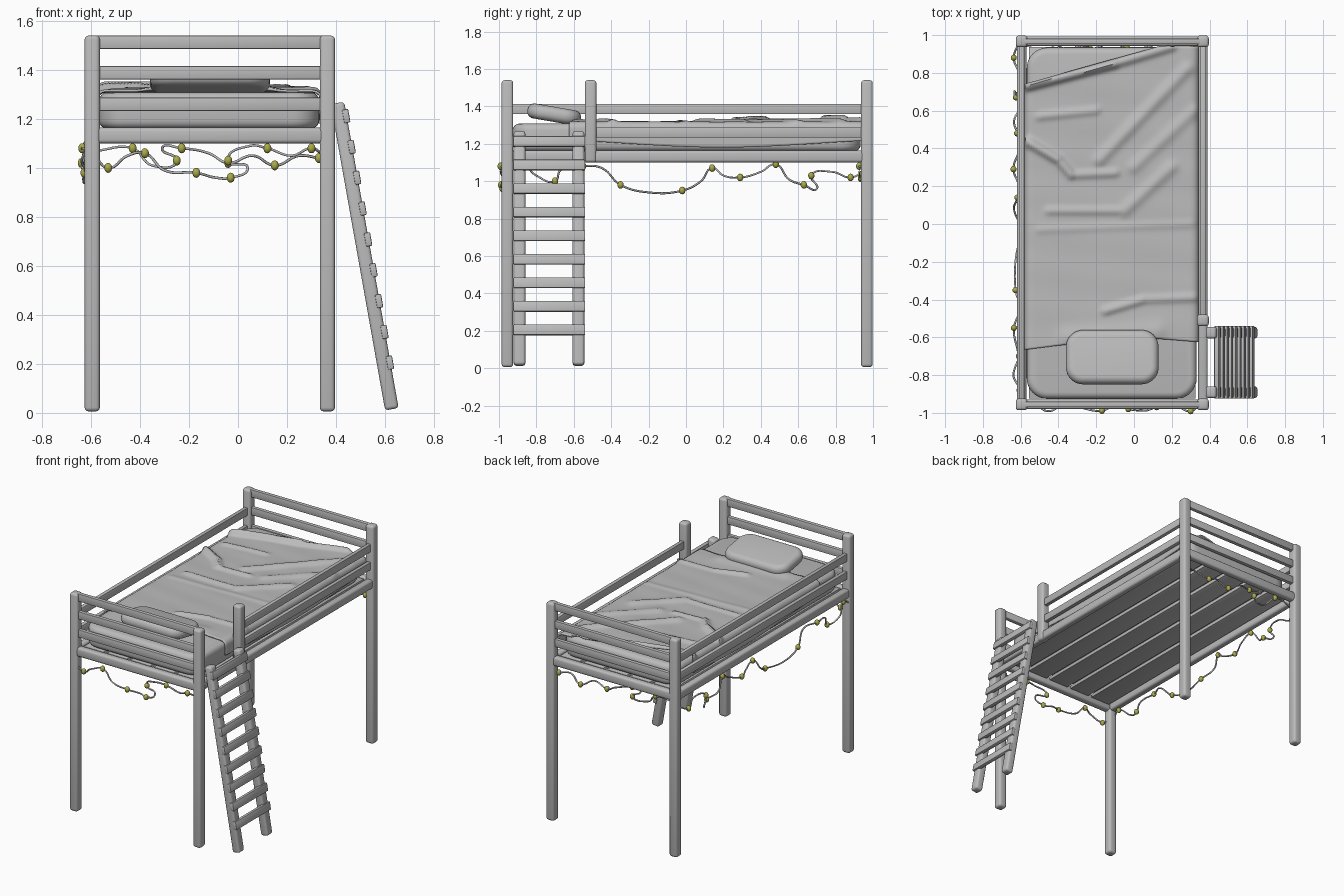
import bpy, bmesh, math
from mathutils import Vector

cube = bpy.data.objects.get("Cube")
if cube:
    bpy.data.objects.remove(cube, do_unlink=True)


def material(name, color):
    m = bpy.data.materials.new(name)
    m.use_nodes = True
    m.diffuse_color = (*color, 1)
    m.node_tree.nodes["Principled BSDF"].inputs["Base Color"].default_value = (*color, 1)
    return m


GREY = material("light grey", (0.5, 0.5, 0.5))
YELLOW = material("olive yellow", (0.4, 0.4, 0.07))


def finish(name, bm, mat, angle=40):
    bmesh.ops.recalc_face_normals(bm, faces=bm.faces[:])
    mesh = bpy.data.meshes.new(name)
    bm.to_mesh(mesh)
    bm.free()
    mesh.materials.append(mat)
    obj = bpy.data.objects.new(name, mesh)
    bpy.context.collection.objects.link(obj)
    bpy.ops.object.select_all(action="DESELECT")
    obj.select_set(True)
    bpy.context.view_layer.objects.active = obj
    bpy.ops.object.shade_smooth_by_angle(angle=math.radians(angle))
    return obj


def box(name, center, size, bevel=0.004, segments=2, corner=0):
    """Rounded box; corner also rounds the upright edges with a larger radius."""
    bm = bmesh.new()
    bmesh.ops.create_cube(bm, size=1)
    bmesh.ops.scale(bm, vec=size, verts=bm.verts)
    edges = bm.edges[:]
    if corner:
        upright = [e for e in edges if abs(e.verts[0].co.z - e.verts[1].co.z) > 1e-4]
        bmesh.ops.bevel(bm, geom=upright, offset=corner, segments=8, profile=0.5, affect="EDGES")
        edges = [e for e in bm.edges if abs(e.verts[0].co.z - e.verts[1].co.z) < 1e-4]
    bmesh.ops.bevel(bm, geom=edges, offset=bevel, segments=segments, profile=0.5, affect="EDGES")
    obj = finish(name, bm, GREY)
    obj.location = center
    return obj


# Frame: posts, beams and rails
LEFT, RIGHT, FRONT, BACK = -0.595, 0.365, -0.955, 0.967
MID_X, MID_Y = (LEFT + RIGHT) / 2, (FRONT + BACK) / 2
LEN_X, LEN_Y = RIGHT - LEFT, BACK - FRONT
STEP_Y = -0.51

for xn, x in (("right", LEFT), ("left", RIGHT)):
    for yn, y in (("front", FRONT), ("back", BACK)):
        box(f"{yn}_{xn}_post", (x, y, 0.773), (0.062, 0.062, 1.534), 0.016, 3)
    box(f"{xn}_beam", (x, MID_Y, 1.132), (0.05, LEN_Y, 0.064), 0.015, 3)
box("entry_post", (RIGHT, STEP_Y, 1.32), (0.062, 0.062, 0.44), 0.016, 3)

for yn, y in (("front", FRONT), ("back", BACK)):
    box(f"{yn}_beam", (MID_X, y, 1.132), (LEN_X, 0.05, 0.064), 0.015, 3)
    for i, z in enumerate((1.26, 1.388, 1.513)):
        box(f"{yn}_rail_{i}", (MID_X, y, z), (LEN_X, 0.028, 0.054))

for i, z in enumerate((1.26, 1.386)):
    box(f"right_rail_{i}", (LEFT, MID_Y, z), (0.028, LEN_Y, 0.054))
    box(f"left_rail_{i}", (RIGHT, (STEP_Y + BACK) / 2, z), (0.028, BACK - STEP_Y, 0.054))

# Long boards under the mattress
for i in range(5):
    box(f"bed_board_{i}", (MID_X + (i - 2) * 0.182, MID_Y, 1.145), (0.155, LEN_Y - 0.06, 0.025))

# Ladder
foot, top = Vector((0.628, 0, 0.015)), Vector((0.406, 0, 1.265))
run = top - foot
lean = math.atan2(run.x, run.z)
for name, y in (("front", -0.89), ("back", -0.575)):
    mid = (foot + top) / 2
    rail = box(f"ladder_{name}_rail", (mid.x, y, mid.z), (0.056, 0.062, run.length), 0.014, 3)
    rail.rotation_euler.y = lean
for i in range(9):
    z = 0.205 + i * 0.1258
    x = foot.x + run.x * (z - foot.z) / run.z + 0.026
    rung = box(f"ladder_rung_{i}", (x, -0.732, z), (0.026, 0.385, 0.056), 0.005)
    rung.rotation_euler.y = lean

# Mattress and pillow
box("mattress", (-0.118, 0.004, 1.234), (0.9, 1.86, 0.148), 0.035, 4, 0.11)
pillow = box("pillow", (-0.115, -0.705, 1.357), (0.49, 0.29, 0.08), 0.037, 6, 0.09)
pillow.rotation_euler.x = -0.17

# Blanket: a sheet draped over both sides, raised along creases (start, end, height, width)
CREASES = [
    ((-0.57, 0.73), (-0.1, 0.85), 0.035, 0.022), ((-0.1, 0.85), (0.2, 0.94), 0.022, 0.022),
    ((-0.57, 0.44), (-0.4, 0.34), 0.03, 0.02), ((-0.4, 0.34), (-0.33, 0.26), 0.025, 0.02),
    ((-0.33, 0.26), (-0.1, 0.27), 0.014, 0.02), ((-0.18, 0.34), (0.28, 0.82), 0.016, 0.03),
    ((0.0, 0.3), (0.32, 0.6), 0.012, 0.03), ((-0.45, 0.07), (-0.05, 0.07), 0.012, 0.02),
    ((-0.05, 0.07), (0.2, 0.3), 0.014, 0.03), ((-0.5, -0.03), (0.3, 0.0), 0.006, 0.02),
    ((-0.15, -0.46), (0.05, -0.4), 0.016, 0.02), ((0.05, -0.4), (0.32, -0.39), 0.012, 0.02),
    ((-0.5, 0.57), (-0.2, 0.6), 0.012, 0.02), ((-0.35, -0.6), (0.12, -0.57), 0.014, 0.05),
]


def crease_height(x, y):
    p, h = Vector((x, y)), 0
    for a, b, height, width in CREASES:
        a, b = Vector(a), Vector(b)
        t = max(0, min(1, (p - a).dot(b - a) / (b - a).length_squared))
        h = max(h, height * math.exp(-((p - a.lerp(b, t)).length / width) ** 2))
    return h + 0.002 * math.sin(9 * x + 14 * y) * math.sin(17 * y - 5 * x)


X0, X1, Z0, DROP, R = -0.574, 0.338, 1.314, 0.11, 0.04
ACROSS, ALONG = 80, 130
bm = bmesh.new()
rows = []
for i in range(ACROSS + 1):
    s = -DROP + (X1 - X0 + 2 * DROP) * i / ACROSS
    x = max(X0, min(X1, X0 + s))
    over = max(-s, s - (X1 - X0), 0)
    inset = min(x - X0, X1 - x)
    roll = R - math.sqrt(max(0, R * R - max(0, R - inset) ** 2)) if over == 0 else R
    y0 = -0.605 - 0.06 * max(0, (-0.1 - x) / 0.47) - 0.02 * max(0, (x - 0.1) / 0.24)
    y1 = min(0.94, 0.74 + 0.28 * (x - X0))
    row = []
    for j in range(ALONG + 1):
        y = y0 + (y1 - y0) * j / ALONG
        hem = 1 + 0.25 * math.sin(3 * y + 1)
        z = Z0 - roll * 0.6 - over * hem * 0.8
        if over == 0:
            z += crease_height(x, y)
        row.append(bm.verts.new((x, y, z)))
    rows.append(row)
for a, b in zip(rows, rows[1:]):
    for j in range(ALONG):
        bm.faces.new((a[j], b[j], b[j + 1], a[j + 1]))
blanket = finish("blanket", bm, GREY, 60)
solid = blanket.modifiers.new("Thickness", "SOLIDIFY")
solid.thickness, solid.offset = 0.01, 0


# String lights: a wire through the points, with bulbs hung on every second one
def string_lights(name, points):
    curve = bpy.data.curves.new(name + "_wire", "CURVE")
    curve.dimensions = "3D"
    curve.bevel_depth, curve.bevel_resolution, curve.resolution_u = 0.0055, 1, 8
    spline = curve.splines.new("BEZIER")
    spline.bezier_points.add(len(points) - 1)
    for bp, p in zip(spline.bezier_points, points):
        bp.co = p
        bp.handle_left_type = bp.handle_right_type = "AUTO"
    curve.materials.append(GREY)
    wire = bpy.data.objects.new(name + "_wire", curve)
    bpy.context.collection.objects.link(wire)
    bpy.ops.object.select_all(action="DESELECT")
    wire.select_set(True)
    bpy.context.view_layer.objects.active = wire
    bpy.ops.object.convert(target="MESH")
    bm = bmesh.new()
    for p in points[1::2]:
        ball = bmesh.ops.create_uvsphere(bm, u_segments=10, v_segments=7, radius=0.017)["verts"]
        bmesh.ops.scale(bm, vec=(1, 1, 1.2), verts=ball)
        bmesh.ops.translate(bm, vec=p, verts=ball)
    finish(name + "_bulbs", bm, YELLOW)


side = [(-0.95, 1.06), (-0.88, 1.09), (-0.8, 1.03), (-0.7, 1.0), (-0.67, 1.06), (-0.55, 1.08),
        (-0.45, 1.07), (-0.35, 0.98), (-0.2, 0.94), (-0.02, 0.95), (0.08, 1.0), (0.14, 1.07),
        (0.2, 1.03), (0.29, 1.02), (0.4, 1.05), (0.48, 1.09), (0.55, 1.01), (0.63, 0.98),
        (0.7, 0.96), (0.67, 1.03), (0.78, 1.05), (0.88, 1.02), (0.95, 1.05)]
front = [(-0.58, 1.04), (-0.53, 1.0), (-0.45, 1.05), (-0.38, 1.06), (-0.3, 0.99), (-0.17, 0.98),
         (-0.09, 0.96), (-0.03, 0.96), (0.04, 1.0), (-0.04, 1.03), (0.05, 1.09), (0.12, 1.08),
         (0.22, 1.05), (0.3, 1.08), (0.34, 1.06)]
back = [(-0.58, 1.07), (-0.43, 1.08), (-0.35, 1.01), (-0.25, 1.03), (-0.31, 1.08), (-0.23, 1.08),
        (-0.12, 1.06), (-0.04, 1.02), (0.06, 1.05), (0.15, 1.01), (0.25, 1.05), (0.33, 1.04)]


def sway(i):
    return 0.018 * math.sin(2.3 * i)


string_lights("side_lights", [(LEFT - 0.025 + sway(i), y, z) for i, (y, z) in enumerate(side)])
string_lights("front_lights", [(x, FRONT - 0.018 + sway(i), z) for i, (x, z) in enumerate(front)])
string_lights("back_lights", [(x, BACK - 0.025 + sway(i), z) for i, (x, z) in enumerate(back)])
